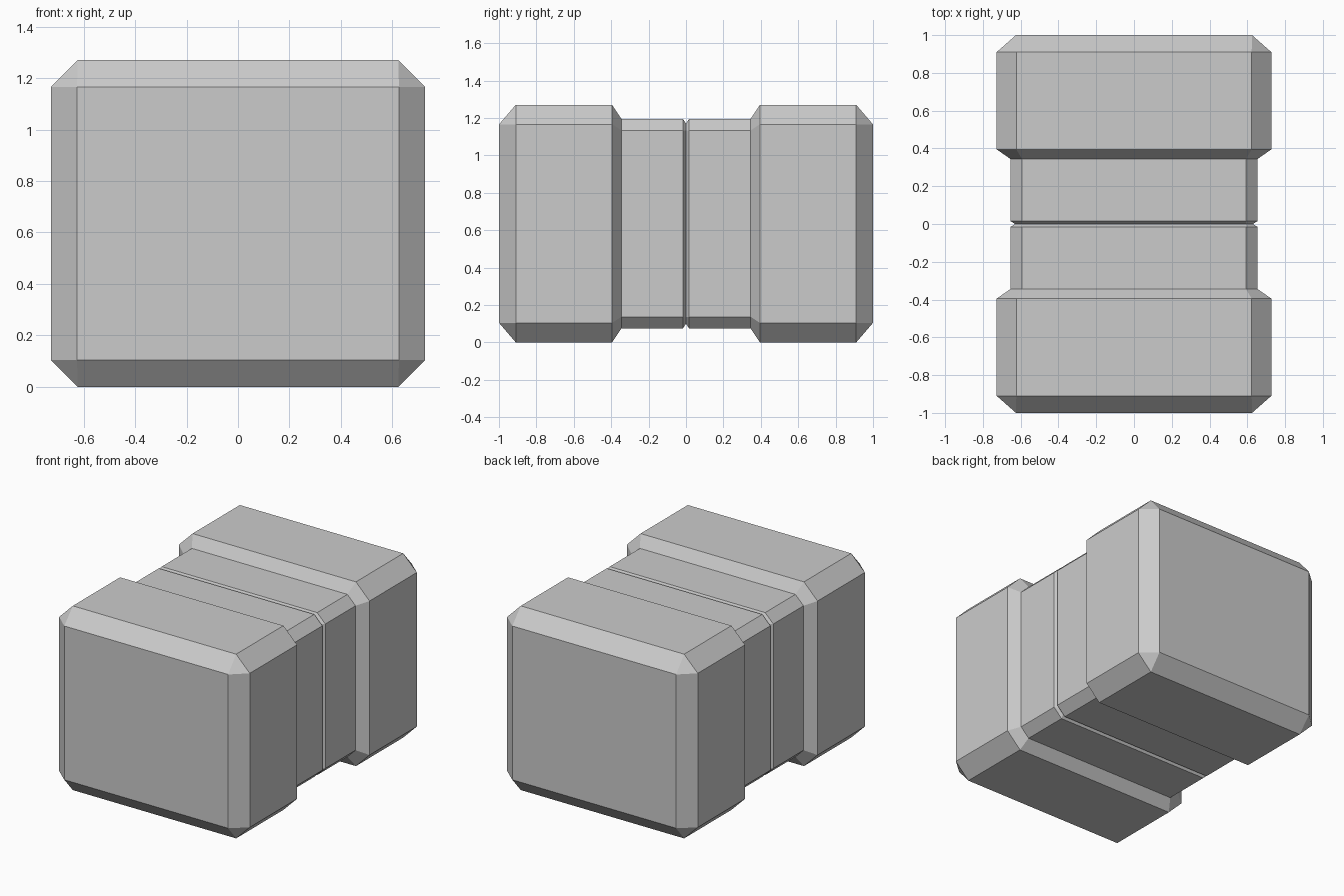
import bpy

if "Cube" in bpy.data.objects:
    bpy.data.objects.remove(bpy.data.objects["Cube"])

# y position, half width, half height, corner chamfer of each cross-section (front half)
ZC = 0.635
FRONT = [
    (-1.0, 0.625, 0.53, 0.0),       # flat end cap
    (-0.91, 0.727, 0.635, 0.104),   # end block
    (-0.395, 0.727, 0.635, 0.104),
    (-0.345, 0.655, 0.56, 0.062),   # narrow waist
    (-0.016, 0.655, 0.56, 0.062),
]
GROOVE = [(0.0, 0.63, 0.535, 0.037)]
sections = FRONT + GROOVE + [(-y, w, h, c) for y, w, h, c in reversed(FRONT)]


def ring(y, w, h, c):
    """Chamfered rectangle, counter-clockwise seen from the front."""
    pts = [(w, -h + c), (w, h - c), (w - c, h), (-w + c, h),
           (-w, h - c), (-w, -h + c), (-w + c, -h), (w - c, -h)]
    return [(x, y, z + ZC) for x, z in pts]


verts, faces = [], []
for s in sections:
    verts += ring(*s)
n = len(sections)
for i in range(n - 1):
    for k in range(8):
        a, b = i * 8 + k, i * 8 + (k + 1) % 8
        faces.append((a, a + 8, b + 8, b))
faces.append(tuple(range(8)))
faces.append(tuple(range(8 * n - 1, 8 * n - 9, -1)))

mesh = bpy.data.meshes.new("waisted_block")
mesh.from_pydata(verts, [], faces)

# Merge the doubled corners of the square end caps and fix the normals
import bmesh
bm = bmesh.new()
bm.from_mesh(mesh)
bmesh.ops.remove_doubles(bm, verts=bm.verts, dist=0.0005)
bmesh.ops.recalc_face_normals(bm, faces=bm.faces)
bm.to_mesh(mesh)
bm.free()

grey = bpy.data.materials.new("plain_grey")
grey.diffuse_color = (0.6, 0.6, 0.6, 1.0)
grey.use_nodes = True
grey.node_tree.nodes["Principled BSDF"].inputs["Base Color"].default_value = grey.diffuse_color
mesh.materials.append(grey)
block = bpy.data.objects.new("waisted_block", mesh)
bpy.context.collection.objects.link(block)
